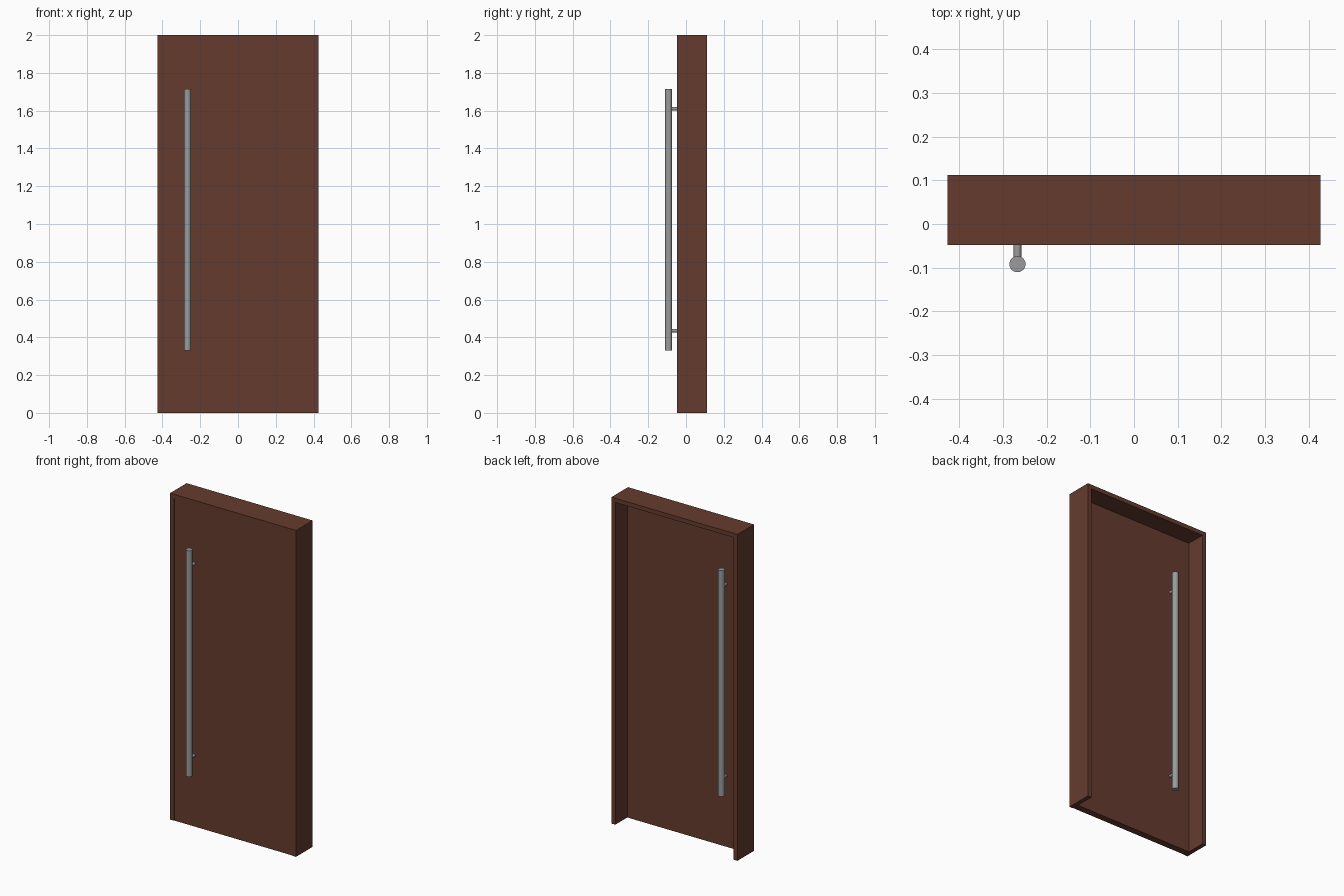
import bpy
import math

cube = bpy.data.objects.get("Cube")
if cube:
    bpy.data.objects.remove(cube, do_unlink=True)


def material(name, color):
    m = bpy.data.materials.new(name)
    m.use_nodes = True
    m.diffuse_color = color
    m.node_tree.nodes["Principled BSDF"].inputs["Base Color"].default_value = color
    return m


wood = material("brown wood", (0.13, 0.044, 0.027, 1))
steel = material("brushed steel", (0.33, 0.33, 0.33, 1))


def extrude(name, outline, y0, y1, mat):
    """Solid from an x-z outline, extruded from y0 to y1."""
    n = len(outline)
    verts = [(x, y, z) for y in (y0, y1) for x, z in outline]
    faces = [list(range(n)), list(range(2 * n - 1, n - 1, -1))]
    faces += [[i, i + n, (i + 1) % n + n, (i + 1) % n] for i in range(n)]
    mesh = bpy.data.meshes.new(name)
    mesh.from_pydata(verts, [], faces)
    mesh.materials.append(mat)
    obj = bpy.data.objects.new(name, mesh)
    bpy.context.collection.objects.link(obj)
    return obj


def rod(name, radius, length, location, rotation=(0, 0, 0)):
    bpy.ops.mesh.primitive_cylinder_add(
        vertices=32, radius=radius, depth=length, location=location, rotation=rotation)
    obj = bpy.context.object
    obj.name = name
    obj.data.materials.append(steel)
    bpy.ops.object.shade_smooth_by_angle(angle=math.radians(35))


# Frame: two jambs and a head, open at the floor
W, H, T = 0.427, 2.0, 0.026
extrude("door_frame",
        [(-W, 0), (-W + T, 0), (-W + T, H - T), (W - T, H - T),
         (W - T, 0), (W, 0), (W, H), (-W, H)],
        -0.048, 0.112, wood)

# Door leaf, set close to the front of the frame
FRONT, BACK = -0.045, -0.004
w = W - T - 0.001
extrude("door_panel", [(-w, 0), (w, 0), (w, H - T - 0.001), (-w, H - T - 0.001)],
        FRONT, BACK, wood)

# Pull bar with two standoffs on each side of the leaf
X = -0.267
for side, face, y in (("front", FRONT, -0.092), ("back", BACK, 0.038)):
    rod(f"{side}_pull_bar", 0.0185, 1.385, (X, y, 1.0225))
    for level, z in (("lower", 0.435), ("upper", 1.61)):
        rod(f"{side}_{level}_standoff", 0.009, abs(y - face),
            (X, (y + face) / 2, z), (math.pi / 2, 0, 0))
